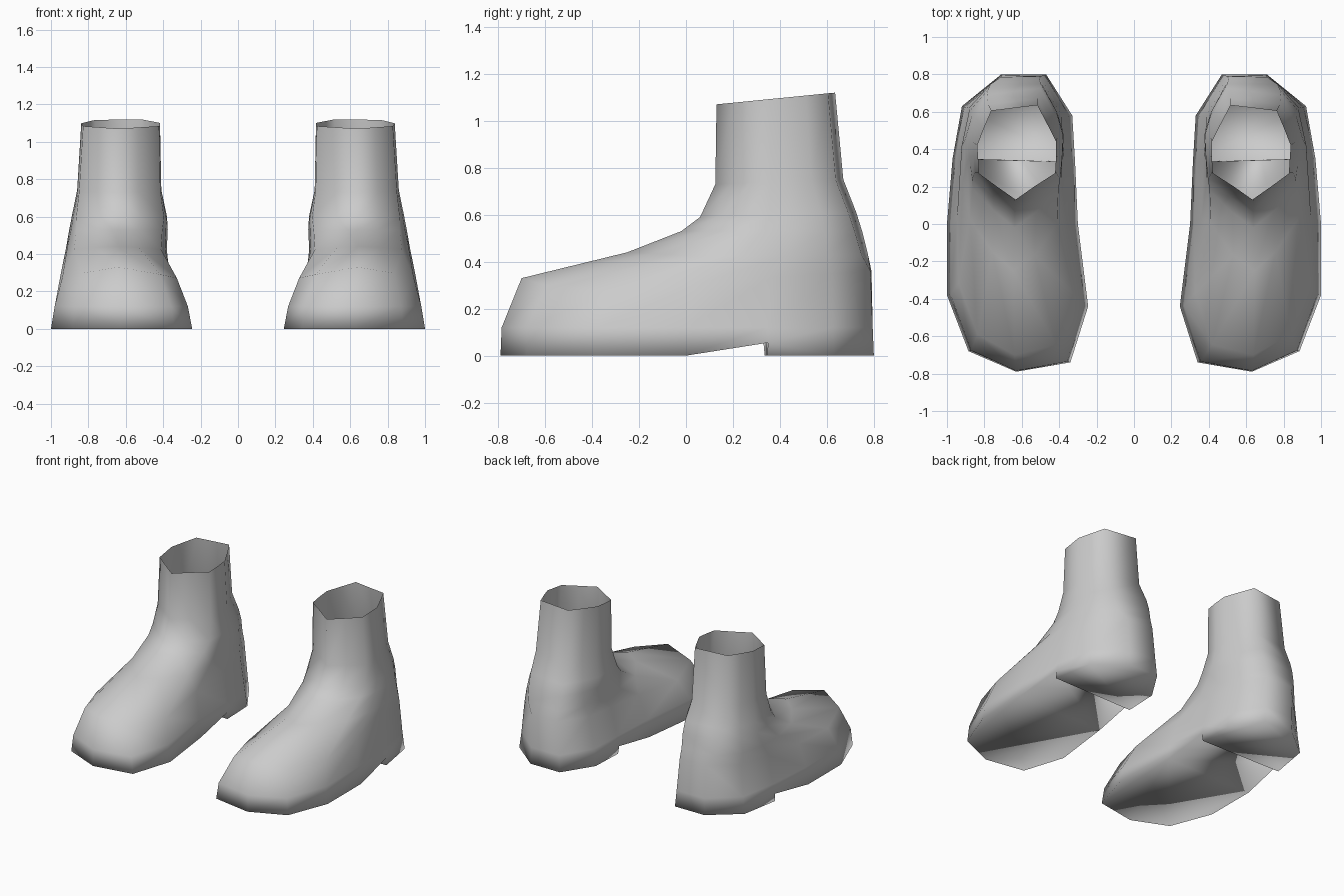
import bpy, bmesh, math

if "Cube" in bpy.data.objects:
    bpy.data.objects.remove(bpy.data.objects["Cube"])

# Plan outlines of one boot, starting at the toe: sole and shaft opening
SOLE = [(.63, -.79), (.885, -.68), (1, -.38), (1, 0), (.97, .35), (.92, .63), (.71, .80),
        (.47, .80), (.33, .58), (.315, .33), (.30, 0), (.245, -.44), (.34, -.74)]
SHAFT = [(.63, .13), (.73, .20), (.825, .27), (.83, .35), (.835, .42), (.80, .51), (.76, .605),
         (.515, .635), (.46, .53), (.415, .44), (.415, .35), (.42, .27), (.53, .20)]

# Rings up the boot: front y, front z, back y, back z, inner x, outer x,
# blend to shaft shape, side drop, instep pinch
RINGS = [(-.785, .12, .795, .12, .268, .98, 0, 0, 0),
         (-.70, .33, .79, .36, .315, .95, .05, .09, .08),
         (-.25, .44, .775, .43, .345, .94, .45, .03, .5),
         (-.02, .53, .75, .53, .355, .915, .7, 0, .4),
         (.06, .59, .725, .61, .37, .895, .85, 0, .2),
         (.125, .73, .67, .75, .41, .86, 1, 0, 0),
         (.13, 1.07, .635, 1.12, .417, .838, 1, 0, 0)]


def normalise(outline):
    xs, ys = zip(*outline)
    x0, y0 = min(xs), min(ys)
    w, d = max(xs) - x0, max(ys) - y0
    return [((x - x0) / w, (y - y0) / d) for x, y in outline]


def ring_points(yf, zf, yb, zb, xi, xo, t, drop, pinch):
    pts = []
    for (u0, v0), (u1, v1) in zip(normalise(SOLE), normalise(SHAFT)):
        u, v = u0 + (u1 - u0) * t, v0 + (v1 - v0) * t
        u = .5 + (u - .5) * (1 - pinch * (1 - v) ** 3)
        sag = drop * (1 - v) * (2 * u - 1) ** 2
        pts.append((xi + (xo - xi) * u, yf + (yb - yf) * v, zf + (zb - zf) * v - sag))
    return pts


def build_boot(name, side):
    bm = bmesh.new()

    def vert(p):
        return bm.verts.new((side * p[0], p[1], p[2]))

    # Upper and shaft, lofted from the sole edge
    base = [vert((x, y, .055 if i in (4, 9) else 0)) for i, (x, y) in enumerate(SOLE)]
    n = len(base)
    low = base
    for ring in RINGS:
        high = [vert(p) for p in ring_points(*ring)]
        for i in range(n):
            j = (i + 1) % n
            bm.faces.new((low[i], low[j], high[j], high[i]))
        low = high

    # Heel block with its step
    ho, hi = vert((.97, .345, 0)), vert((.32, .335, 0))
    bm.faces.new((base[4], ho, base[5]))
    bm.faces.new((base[9], base[8], hi))
    bm.faces.new((base[4], base[9], hi, ho))
    bm.faces.new([ho, hi] + base[8:4:-1])

    # Flat front sole and rising waist
    for ids in ((1, 0, 12, 11, 10), (3, 2, 1, 10), (4, 3, 10), (9, 4, 10)):
        bm.faces.new([base[i] for i in ids])
    bmesh.ops.recalc_face_normals(bm, faces=bm.faces)
    bm.normal_update()
    if min(bm.faces, key=lambda f: f.calc_center_median().z).normal.z > 0:
        bmesh.ops.reverse_faces(bm, faces=bm.faces)

    mesh = bpy.data.meshes.new(name)
    bm.to_mesh(mesh)
    bm.free()
    obj = bpy.data.objects.new(name, mesh)
    bpy.context.collection.objects.link(obj)
    bpy.ops.object.select_all(action='DESELECT')
    obj.select_set(True)
    bpy.context.view_layer.objects.active = obj
    bpy.ops.object.shade_smooth()


# Mirrored pair
build_boot("boot_right", 1)
build_boot("boot_left", -1)
